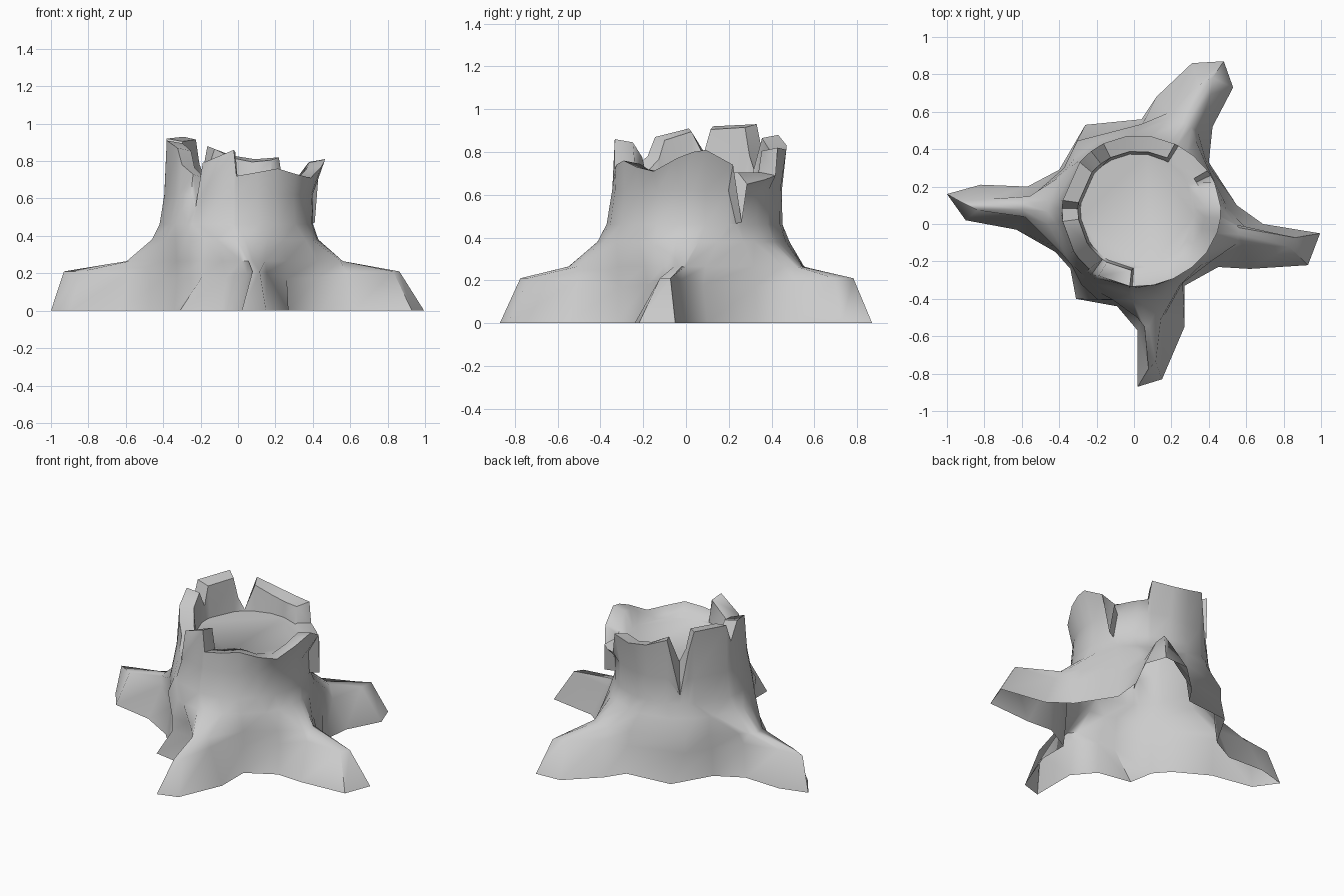
import bpy, bmesh, math

if "Cube" in bpy.data.objects:
    bpy.data.objects.remove(bpy.data.objects["Cube"])

CX, CY = 0.02, 0.07
DISC_Z = 0.70

# ground outline of the trunk with its four spreading roots
base = [(.93, -.22), (.995, -.05), (.69, 0), (.55, .10), (.40, .33), (.42, .52), (.53, .73),
        (.48, .87), (.31, .86), (.12, .68), (.04, .56), (-.26, .53), (-.40, .29), (-.57, .20),
        (-.82, .21), (-1, .16), (-.90, .02), (-.63, -.03), (-.42, -.15), (-.34, -.24),
        (-.31, -.40), (-.09, -.44), (.02, -.57), (.02, -.87), (.15, -.83), (.27, -.55),
        (.27, -.33), (.45, -.23), (.62, -.24)]
# splintered rim: angle in degrees and height, one per outline point
rim = [(-15, .77), (-5, .80), (3, .81), (20, .74), (26, .47), (30, .65), (45, .67), (58, .69),
       (61, .82), (80, .81), (98, .83), (117, .88), (128, .52), (135, .80), (140, .93),
       (172, .92), (178, .80), (188, .91), (212, .87), (218, .78), (230, .73), (234, .55),
       (239, .79), (264, .86), (266, .72), (282, .74), (298, .76), (314, .73), (329, .71)]
root_axes = [math.radians(a) for a in (-11, 61, 178, 276)]


def wrap(a):
    return (a + math.pi) % (2 * math.pi) - math.pi


def column(p, q):
    """Points from the ground up over the rim and down to the cut face."""
    dx, dy = p[0] - CX, p[1] - CY
    r, a = math.hypot(dx, dy), math.atan2(dy, dx)
    axis = min(root_axes, key=lambda t: abs(wrap(t - a)))
    off = wrap(a - axis)
    rooty = min(1, max(0, (r - .48) / .22))
    narrow = axis + off * (1 - .65 * rooty)
    turn = wrap(math.radians(q[0]) - a)
    b = a + turn
    lean = .03 * (math.cos(b) + math.sin(b))       # foot of the trunk leans forward left
    top_r = .405 + .04 * max(0, math.cos(b)) ** 3
    valley = r + (min(r, .43) - r) * .4            # slope of the wall between roots
    r1 = valley + (r * (.90 - .03 * math.cos(a)) - valley) * rooty
    r2 = min(r1, .58 - 1.2 * lean - .09 * (1 - rooty))
    steps = [(r, a, 0),
             (r1, narrow, .17 + .04 * rooty),
             (r2, narrow + .1 * turn, .265),
             (min(r1, .445 - 1.2 * lean), a + .5 * turn, .38),
             (.41 - lean, b, .462),
             (.397 - .6 * lean, b, min(.62, q[1] - .004)),
             (top_r, b, q[1]),
             (top_r - .085, b, max(q[1] - .015, DISC_Z + .005)),
             (.306, b, DISC_Z)]
    return [(CX + s * math.cos(t), CY + s * math.sin(t), z) for s, t, z in steps]


# one shell: roots, trunk wall, jagged rim and flat cut face, open underneath
bm = bmesh.new()
cols = [[bm.verts.new(v) for v in column(p, q)] for p, q in zip(base, rim)]
n = len(cols)
for i in range(n):
    c, d = cols[i], cols[(i + 1) % n]
    for k in range(len(c) - 1):
        bm.faces.new((c[k], d[k], d[k + 1], c[k + 1]))
bm.faces.new([c[-1] for c in cols])

mesh = bpy.data.meshes.new("tree_stump")
bm.to_mesh(mesh)
bm.free()
stump = bpy.data.objects.new("tree_stump", mesh)
bpy.context.collection.objects.link(stump)
bpy.context.view_layer.objects.active = stump
stump.select_set(True)
bpy.ops.object.shade_smooth_by_angle(angle=math.radians(55))
